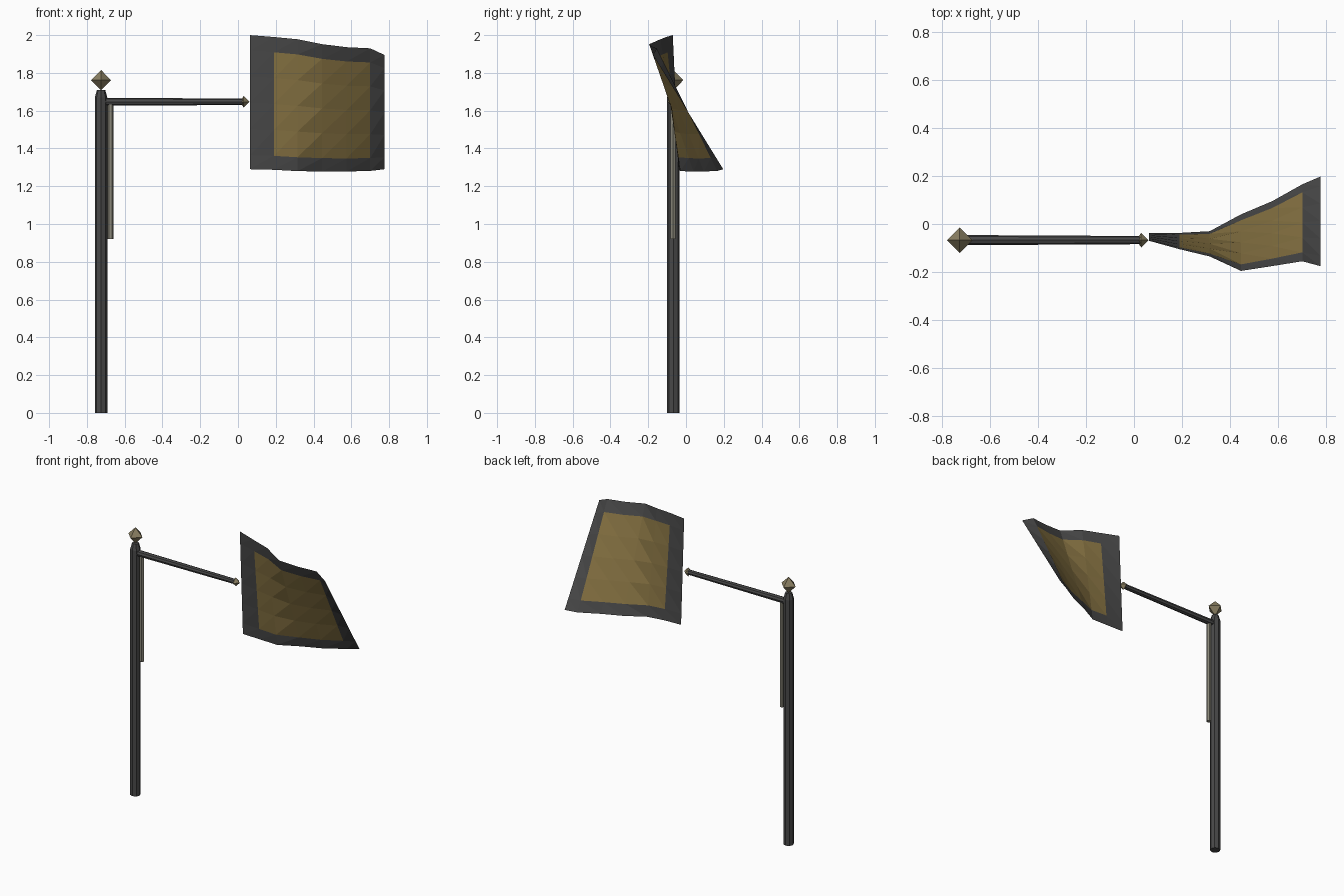
import bpy, bmesh, math
from mathutils import Vector

if "Cube" in bpy.data.objects:
    bpy.data.objects.remove(bpy.data.objects["Cube"])


def material(name, rgb):
    m = bpy.data.materials.new(name)
    m.diffuse_color = (*rgb, 1)
    m.use_nodes = True
    m.node_tree.nodes["Principled BSDF"].inputs["Base Color"].default_value = m.diffuse_color
    return m


DARK = material("dark_iron", (0.065, 0.065, 0.065))
GOLD = material("gold_cloth", (0.24, 0.17, 0.055))
BRASS = material("dull_brass", (0.25, 0.21, 0.12))
CORD = material("pale_cord", (0.25, 0.24, 0.19))


def finish(name, bm, *mats):
    me = bpy.data.meshes.new(name)
    bm.to_mesh(me)
    bm.free()
    for m in mats:
        me.materials.append(m)
    ob = bpy.data.objects.new(name, me)
    bpy.context.collection.objects.link(ob)
    return ob


def lathe(name, profile, sides, origin, mat, axis="Z"):
    """Flat-faced turned shape from (radius, height) pairs along Z or X."""
    bm = bmesh.new()
    rings = []
    for r, h in profile:
        ring = []
        for i in range(1 if r == 0 else sides):
            a = 2 * math.pi * i / sides
            u, v = r * math.cos(a), r * math.sin(a)
            p = Vector((u, v, h) if axis == "Z" else (h, u, v))
            ring.append(bm.verts.new(p + Vector(origin)))
        rings.append(ring)
    for a, b in zip(rings, rings[1:]):
        for i in range(sides):
            j = (i + 1) % sides
            quad = [a[i % len(a)], a[j % len(a)], b[j % len(b)], b[i % len(b)]]
            bm.faces.new(list(dict.fromkeys(quad)))
    for ring in (rings[0], rings[-1]):
        if len(ring) > 2:
            bm.faces.new(ring)
    bmesh.ops.recalc_face_normals(bm, faces=bm.faces)
    return finish(name, bm, mat)


PX, PY = -0.725, -0.067

# Upright pole with tapered top, and its diamond finial
lathe("pole", [(0.033, 0), (0.033, 1.67), (0.022, 1.71)], 8, (PX, PY, 0), DARK)
lathe("pole_finial", [(0, 1.707), (0.053, 1.762), (0, 1.815)], 4, (PX, PY, 0), BRASS)

# Horizontal arm and its small diamond tip
lathe("arm", [(0.021, -0.71), (0.017, 0.025)], 8, (0, PY, 1.647), DARK, "X")
lathe("arm_tip", [(0, 0.008), (0.03, 0.03), (0, 0.06)], 4, (0, PY, 1.647), BRASS, "X")

# Hanging cord beside the pole
lathe("cord", [(0.015, 0.92), (0.015, 1.635)], 6, (-0.675, -0.068, 0), CORD)

# Waving flag: per column x, top z, bottom z, top y, bottom y
columns = [
    (0.063, 2.000, 1.290, -0.070, -0.037),
    (0.190, 1.990, 1.287, -0.105, -0.037),
    (0.315, 1.978, 1.280, -0.135, -0.030),
    (0.445, 1.952, 1.278, -0.195, 0.040),
    (0.575, 1.936, 1.278, -0.175, 0.095),
    (0.700, 1.930, 1.281, -0.155, 0.165),
    (0.775, 1.895, 1.290, -0.175, 0.197),
]
rows = [0, 0.105, 0.3, 0.495, 0.69, 0.885, 1]
bm = bmesh.new()
grid = []
for x, zt, zb, yt, yb in columns:
    grid.append([bm.verts.new((x, yb + (yt - yb) * t, zb + (zt - zb) * t)) for t in rows])
for i in range(6):
    for j in range(6):
        a, b = grid[i][j], grid[i + 1][j]
        c, d = grid[i + 1][j + 1], grid[i][j + 1]
        # Inner panel is gold, the hem is dark
        inner = 1 <= i <= 4 and 1 <= j <= 4
        for tri in ((a, b, c), (a, c, d)):
            bm.faces.new(tri).material_index = int(inner)
finish("flag", bm, DARK, GOLD)
